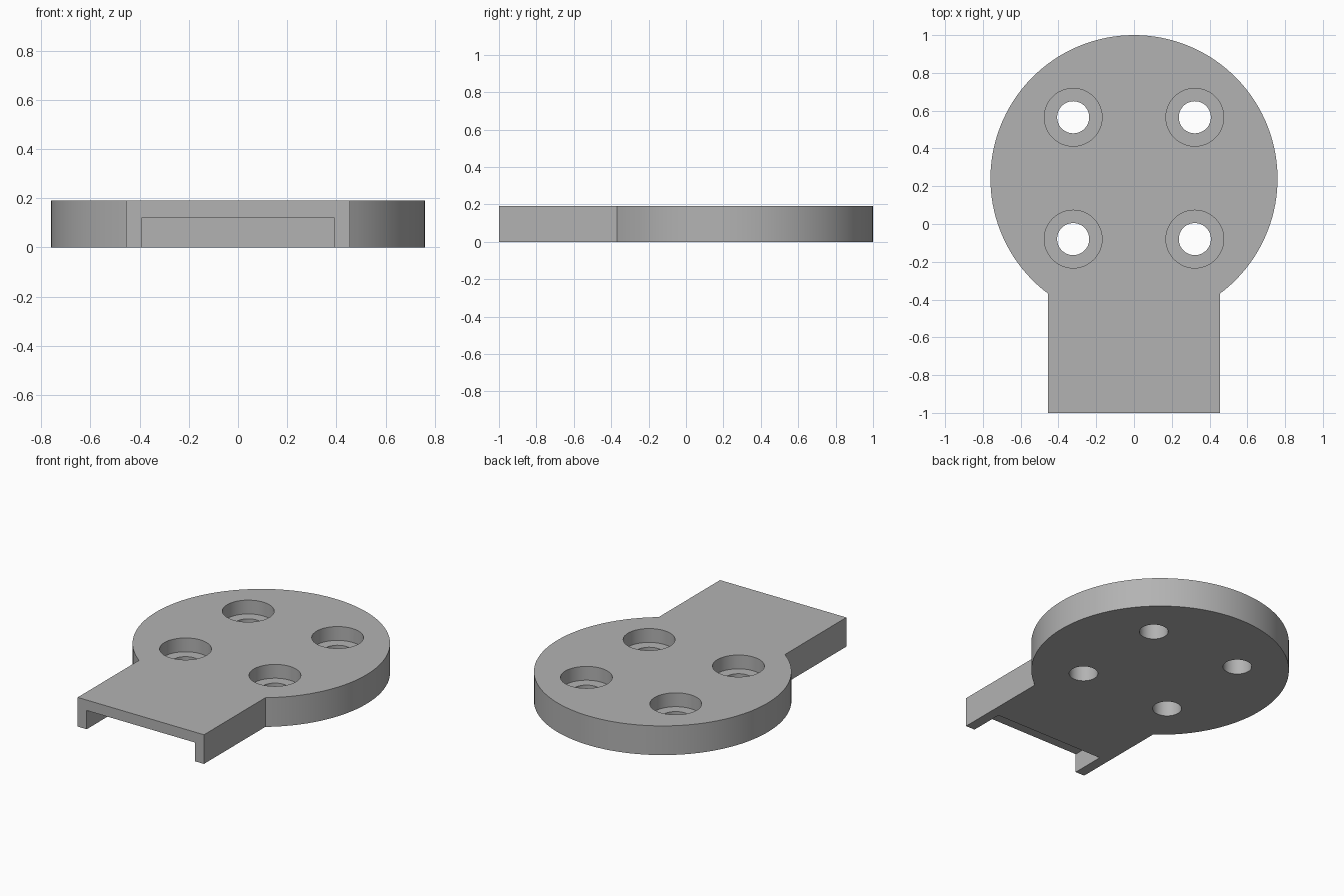
import bpy
import bmesh
from math import asin, cos, sin, pi

HEIGHT = 0.19
RADIUS, CENTRE_Y = 0.76, 0.24
TAB_HALF, FRONT_Y = 0.455, -1.0
HOLE_X, HOLE_Y = 0.322, (0.565, -0.08)

cube = bpy.data.objects.get("Cube")
if cube:
    bpy.data.objects.remove(cube, do_unlink=True)

grey = bpy.data.materials.new("plain_grey")
grey.use_nodes = True
colour = (0.45, 0.45, 0.45, 1)
grey.diffuse_color = colour
grey.node_tree.nodes["Principled BSDF"].inputs["Base Color"].default_value = colour


def prism(name, outline, bottom, top):
    """Extrude a flat outline between two heights."""
    bm = bmesh.new()
    face = bm.faces.new([bm.verts.new((x, y, bottom)) for x, y in outline])
    bmesh.ops.solidify
    result = bmesh.ops.extrude_face_region(bm, geom=[face])
    raised = [v for v in result["geom"] if isinstance(v, bmesh.types.BMVert)]
    bmesh.ops.translate(bm, verts=raised, vec=(0, 0, top - bottom))
    bmesh.ops.recalc_face_normals(bm, faces=bm.faces)
    mesh = bpy.data.meshes.new(name)
    bm.to_mesh(mesh)
    bm.free()
    obj = bpy.data.objects.new(name, mesh)
    bpy.context.collection.objects.link(obj)
    mesh.materials.append(grey)
    return obj


def arc(cx, cy, radius, start, sweep, steps):
    return [(cx + radius * cos(start + sweep * i / steps),
             cy + radius * sin(start + sweep * i / steps)) for i in range(steps + 1)]


def circle(cx, cy, radius, steps=48):
    return arc(cx, cy, radius, 0, 2 * pi, steps)[:-1]


def cut(target, cutter):
    mod = target.modifiers.new("cut", "BOOLEAN")
    mod.operation, mod.solver, mod.object = "DIFFERENCE", "EXACT", cutter
    bpy.context.view_layer.objects.active = target
    bpy.ops.object.modifier_apply(modifier=mod.name)
    bpy.data.objects.remove(cutter, do_unlink=True)


# Round plate with a straight tab running to the front
neck = asin(TAB_HALF / RADIUS)
outline = arc(0, CENTRE_Y, RADIUS, neck - pi / 2, 2 * pi - 2 * neck, 100)
outline += [(-TAB_HALF, FRONT_Y), (TAB_HALF, FRONT_Y)]
plate = prism("mounting_plate", outline, 0, HEIGHT)

# Shallow slot under the tab's front end
slot = [(-0.39, -1.1), (0.39, -1.1), (0.39, -0.78), (-0.39, -0.78)]
cut(plate, prism("slot_cutter", slot, -0.1, 0.122))

# Four counterbored screw holes
for x in (-HOLE_X, HOLE_X):
    for y in HOLE_Y:
        cut(plate, prism("hole_cutter", circle(x, y, 0.085), -0.1, 0.3))
        cut(plate, prism("counterbore_cutter", circle(x, y, 0.153), 0.1, 0.3))

bpy.ops.object.select_all(action="DESELECT")
plate.select_set(True)
bpy.context.view_layer.objects.active = plate
bpy.ops.object.shade_smooth_by_angle(angle=pi / 6)
